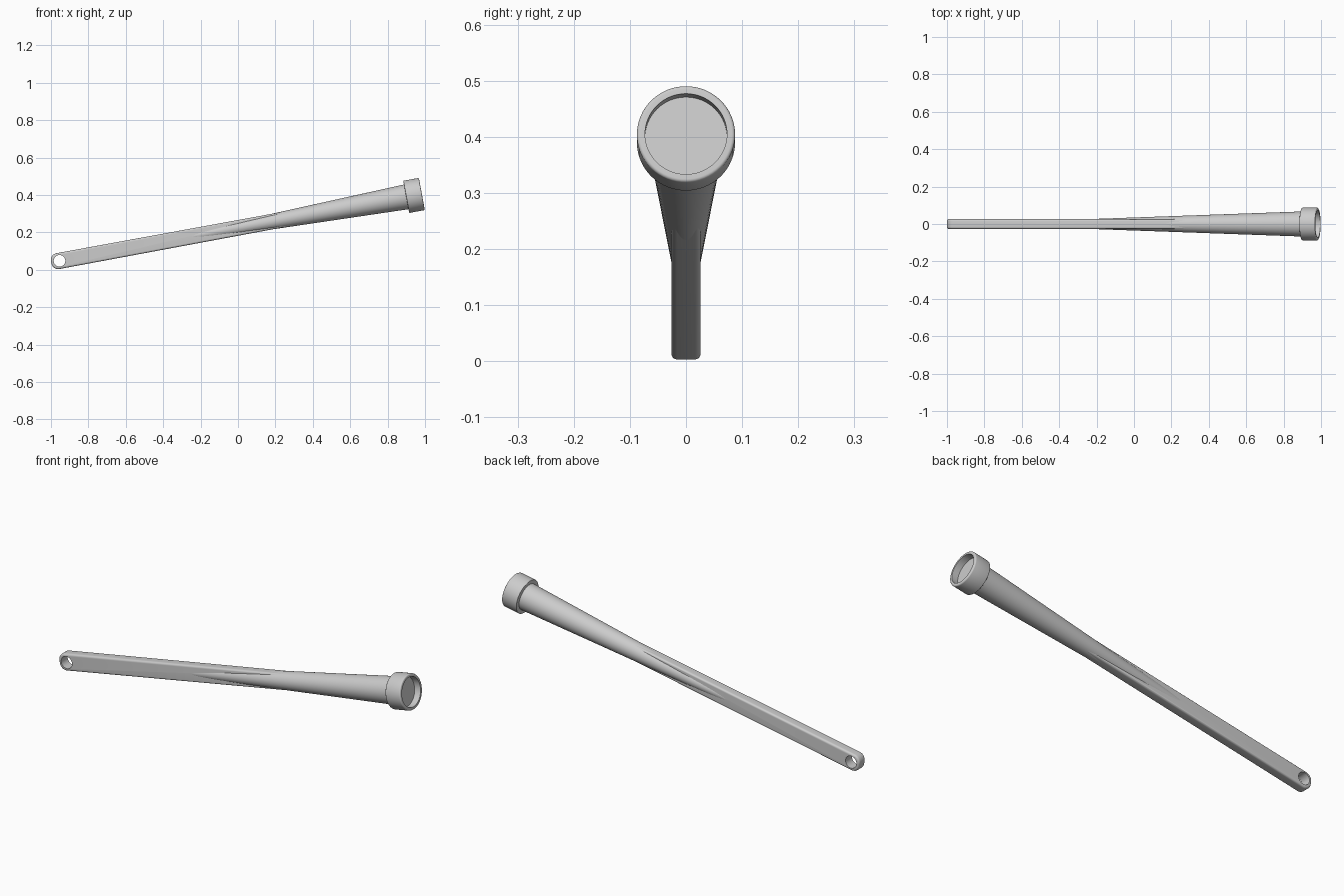
import bpy, bmesh, math
from mathutils import Matrix, Vector

if "Cube" in bpy.data.objects:
    bpy.data.objects.remove(bpy.data.objects["Cube"], do_unlink=True)

# Parts are built along local x, with the origin at the open end of the cap
FRAME = Matrix.Translation((0.983, 0, 0.405)) @ Matrix.Rotation(math.radians(-10.45), 4, 'Y')
HOLE_X = -1.97

grey = bpy.data.materials.new("plain grey")
grey.use_nodes = True
colour = (0.6, 0.6, 0.6, 1)
grey.diffuse_color = colour
grey.node_tree.nodes["Principled BSDF"].inputs["Base Color"].default_value = colour


def add_object(name, bm):
    bmesh.ops.recalc_face_normals(bm, faces=bm.faces)
    mesh = bpy.data.meshes.new(name)
    bm.to_mesh(mesh)
    bm.free()
    mesh.materials.append(grey)
    obj = bpy.data.objects.new(name, mesh)
    bpy.context.collection.objects.link(obj)
    obj.matrix_world = FRAME
    return obj


def lathe(name, profile, steps=64):
    """Spin (x, radius) points about the local x axis."""
    bm = bmesh.new()
    verts = [bm.verts.new((x, 0, r)) for x, r in profile]
    edges = [bm.edges.new(pair) for pair in zip(verts, verts[1:])]
    bmesh.ops.spin(bm, geom=verts + edges, cent=(0, 0, 0), axis=(1, 0, 0),
                   angle=math.tau, steps=steps)
    bmesh.ops.remove_doubles(bm, verts=bm.verts, dist=1e-5)
    return add_object(name, bm)


def smooth(obj, degrees):
    bpy.ops.object.select_all(action='DESELECT')
    obj.select_set(True)
    bpy.context.view_layer.objects.active = obj
    bpy.ops.object.shade_smooth_by_angle(angle=math.radians(degrees))


def arc(cx, cz, radius, start, end, steps=10):
    angles = [math.radians(start + (end - start) * i / steps) for i in range(steps + 1)]
    return [(cx + radius * math.cos(a), cz + radius * math.sin(a)) for a in angles]


# Flat bar with a rounded end
half, corner, thick, fillet = 0.043, 0.036, 0.026, 0.010
end_x = HOLE_X - 0.045 + corner
outline = [(-0.69, -half + 0.002), (-0.69, half - 0.002)]
outline += arc(end_x, half - corner, corner, 90, 180)
outline += arc(end_x, corner - half, corner, 180, 270)
bm = bmesh.new()
face = bm.faces.new([bm.verts.new((x, -thick, z)) for x, z in outline])
side = bmesh.ops.extrude_face_region(bm, geom=[face])["geom"]
bmesh.ops.translate(bm, vec=Vector((0, 2 * thick, 0)),
                    verts=[v for v in side if isinstance(v, bmesh.types.BMVert)])
rim = [e for e in bm.edges if abs(e.verts[0].co.y - e.verts[1].co.y) < 1e-5]
bmesh.ops.bevel(bm, geom=rim, offset=fillet, segments=5, profile=0.5, affect='EDGES')
bar = add_object("flat_bar", bm)

# Hanging hole through the bar
bm = bmesh.new()
bmesh.ops.create_cone(bm, cap_ends=True, segments=48, radius1=0.031, radius2=0.031, depth=0.2,
                      matrix=Matrix.Translation((HOLE_X, 0, 0)) @ Matrix.Rotation(math.pi / 2, 4, 'X'))
cutter = add_object("hole_cutter", bm)
cutter.hide_render = True
cut = bar.modifiers.new("hole", 'BOOLEAN')
cut.object = cutter
cut.operation = 'DIFFERENCE'
cut.solver = 'EXACT'
bpy.context.view_layer.objects.active = bar
bpy.ops.object.modifier_apply(modifier=cut.name)
bpy.data.objects.remove(cutter, do_unlink=True)
smooth(bar, 35)

# Round shaft widening towards the cap
shaft = lathe("tapered_shaft", [(-1.32, 0), (-1.32, 0.0235), (-0.06, 0.068), (-0.06, 0)])
smooth(shaft, 35)

# Cap with softened rims and a round recess
R, soft = 0.0875, 0.006
cap_profile = [(-0.085, 0)]
cap_profile += arc(-0.085 + soft / 2, R - soft / 2, soft / 2, 180, 90, 4)
cap_profile += arc(-soft, R - soft, soft, 90, 0, 5)
cap_profile += [(0, 0.073), (-0.034, 0.073), (-0.034, 0)]
cap = lathe("end_cap", cap_profile)
smooth(cap, 35)
